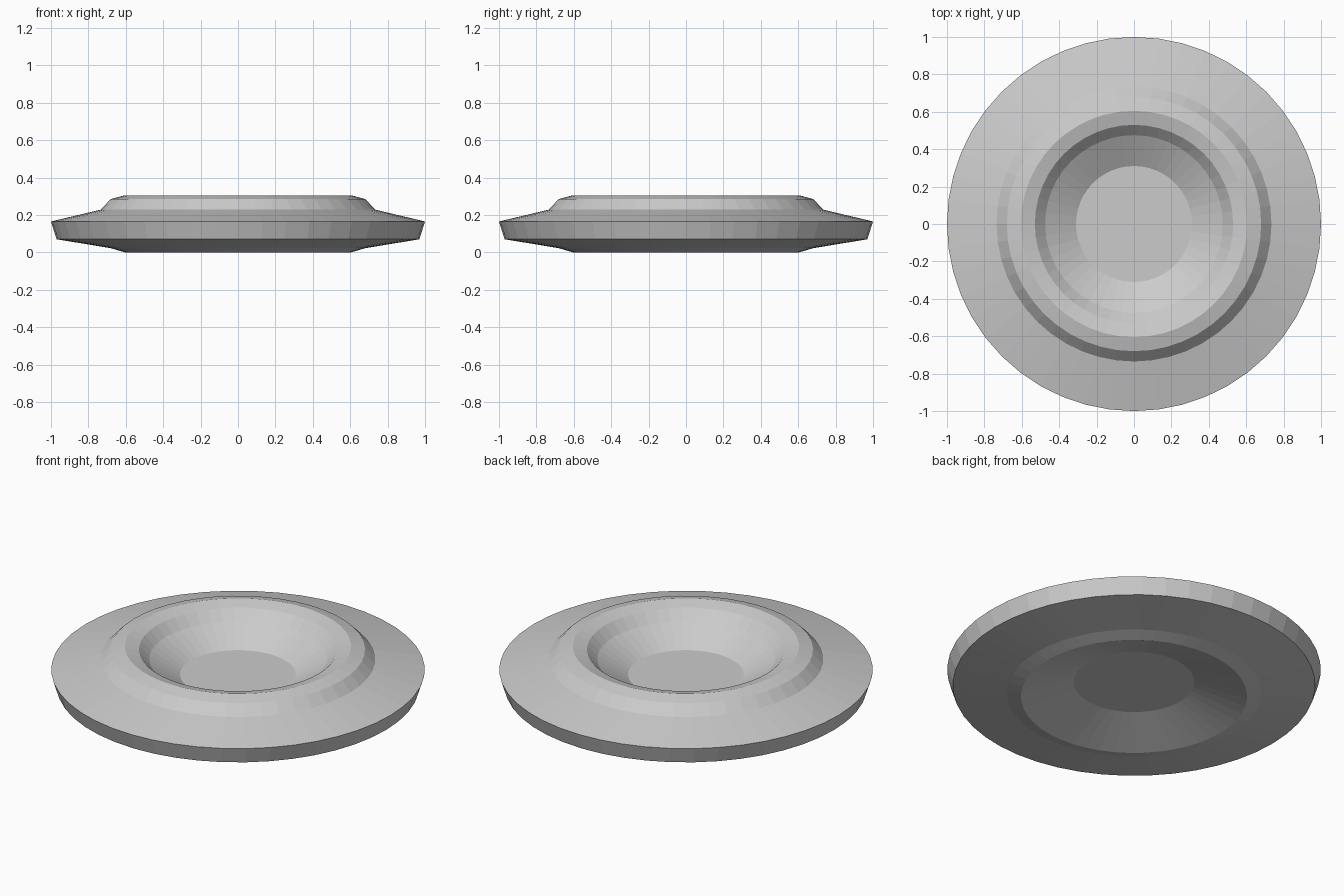
import bpy, bmesh
from math import sin, cos, tau

if "Cube" in bpy.data.objects:
    bpy.data.objects.remove(bpy.data.objects["Cube"])

SIDES = 48

# Cross-section (radius, height) from the dish floor, over the raised rim, to the hollow underside
PROFILE = [(0.31, 0.136), (0.475, 0.23), (0.53, 0.285), (0.605, 0.305),
           (0.68, 0.285), (0.735, 0.228), (1.0, 0.165), (0.97, 0.07),
           (0.68, 0.022), (0.605, 0.0), (0.323, 0.09)]


def lathe(name, profile, sides):
    bm = bmesh.new()
    rings = [[bm.verts.new((r * cos(tau * i / sides), r * sin(tau * i / sides), z))
              for i in range(sides)] for r, z in profile]
    for a, b in zip(rings, rings[1:]):
        for i in range(sides):
            j = (i + 1) % sides
            bm.faces.new((a[i], b[i], b[j], a[j]))
    # Flat dish floor and flat underside
    bm.faces.new(rings[0])
    bm.faces.new(rings[-1][::-1])
    bmesh.ops.recalc_face_normals(bm, faces=bm.faces)
    mesh = bpy.data.meshes.new(name)
    bm.to_mesh(mesh)
    bm.free()
    obj = bpy.data.objects.new(name, mesh)
    bpy.context.collection.objects.link(obj)
    return obj


# Round dished disc
lathe("dished_disc", PROFILE, SIDES)
